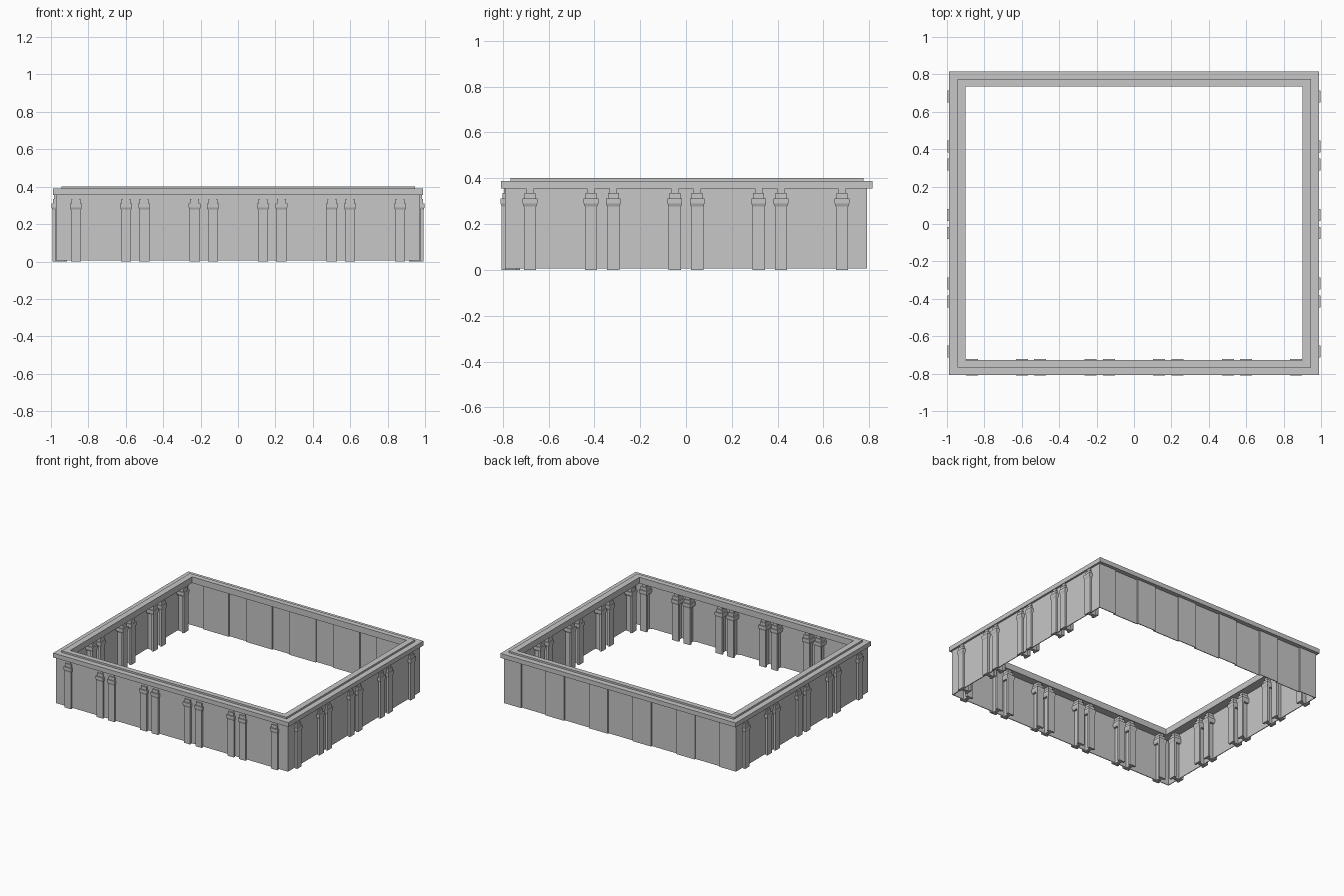
import bpy, bmesh
from math import pi

cube = bpy.data.objects.get("Cube")
if cube:
    bpy.data.objects.remove(cube)

stone = bpy.data.materials.new("grey stone")
stone.use_nodes = True
GREY = (0.57, 0.57, 0.57, 1)
stone.diffuse_color = GREY
stone.node_tree.nodes["Principled BSDF"].inputs["Base Color"].default_value = GREY

# Plan layout
MID_Y = 0.004                     # cornice centre in y
PILASTER_X, PILASTER_Y = 0.953, -0.765
WALL_X, WALL_Y = 0.974, 0.791     # outer wall faces
PAIR = 0.0485                     # half spacing of paired pilasters
STEP = 0.01                       # set-back of the rear wall bays
FRONT_MIDS = (-0.55, -0.183, 0.183, 0.55)
SIDE_MIDS = (-0.366, 0, 0.366)
CORNERS = ((-1, -1), (1, -1), (1, 1), (-1, 1))


def add_object(name, bm):
    bmesh.ops.recalc_face_normals(bm, faces=bm.faces)
    mesh = bpy.data.meshes.new(name)
    bm.to_mesh(mesh)
    bm.free()
    mesh.materials.append(stone)
    obj = bpy.data.objects.new(name, mesh)
    bpy.context.collection.objects.link(obj)
    return obj


def bridge(bm, a, b):
    for i in range(len(a)):
        j = (i + 1) % len(a)
        bm.faces.new((a[i], a[j], b[j], b[i]))


def ring(name, outer, inner, z0, z1):
    """Rectangular frame given the half sizes of its outside and hole."""
    bm = bmesh.new()
    loops = [[bm.verts.new((sx * hx, sy * hy + MID_Y, z)) for sx, sy in CORNERS]
             for (hx, hy), z in ((outer, z0), (outer, z1), (inner, z1), (inner, z0))]
    for a, b in zip(loops, loops[1:] + loops[:1]):
        bridge(bm, a, b)
    add_object(name, bm)


def loft(bm, sections):
    """Closed stack of rectangles: half width, half depth, z, centre y."""
    loops = [[bm.verts.new((sx * w, sy * d + y, z)) for sx, sy in CORNERS]
             for w, d, z, y in sections]
    for a, b in zip(loops, loops[1:]):
        bridge(bm, a, b)
    bm.faces.new(loops[0])
    bm.faces.new(loops[-1])


def pilaster_mesh():
    """Flanged shaft, outer and inner plate on a web, under a flared capital."""
    bm = bmesh.new()
    for w, d, y in ((0.027, 0.008, -0.0315), (0.027, 0.008, 0.0315), (0.012, 0.0235, 0)):
        loft(bm, ((w, d, 0, y), (w, d, 0.277, y)))
    capital = ((0.027, 0.277), (0.032, 0.29), (0.032, 0.311), (0.024, 0.311),
               (0.024, 0.335), (0.017, 0.335), (0.017, 0.357))
    loft(bm, [(w, w + 0.0125, z, 0) for w, z in capital])
    return bm


def spots(mids, end):
    return [-end] + [m + s * PAIR for m in mids for s in (-1, 1)] + [end]


# Cornice and the raised inner lip
ring("cornice", (0.988, 0.811), (0.9, 0.731), 0.355, 0.389)
ring("cornice_lip", (0.945, 0.77), (0.9, 0.731), 0.389, 0.402)

# Thin wall, its rear broken into set-back bays
plan = [(-WALL_X, -WALL_Y), (WALL_X, -WALL_Y), (WALL_X, WALL_Y)]
edges = [-0.832] + [m + s * 0.078 for m in FRONT_MIDS for s in (-1, 1)] + [0.832]
for i, x in enumerate(reversed(edges)):
    step = [(x, WALL_Y), (x, WALL_Y - STEP)]
    plan += step if i % 2 == 0 else step[::-1]
plan.append((-WALL_X, WALL_Y))
bm = bmesh.new()
bridge(bm, *[[bm.verts.new((x, y, z)) for x, y in plan] for z in (0.006, 0.357)])
wall = add_object("wall", bm)
solid = wall.modifiers.new("thickness", "SOLIDIFY")
solid.thickness = 0.008
solid.offset = -1

# Pilasters on the front and both sides; the back stays plain
first = add_object("front_pilaster", pilaster_mesh())
first.location = (-0.867, PILASTER_Y, 0)


def place(name, x, y, angle=0):
    obj = bpy.data.objects.new(name, first.data)
    obj.location = (x, y, 0)
    obj.rotation_euler.z = angle
    bpy.context.collection.objects.link(obj)


for x in spots(FRONT_MIDS, 0.867)[1:]:
    place("front_pilaster", x, PILASTER_Y)
for y in spots(SIDE_MIDS, 0.681):
    place("left_pilaster", PILASTER_X, y, pi / 2)
    place("right_pilaster", -PILASTER_X, y, pi / 2)
